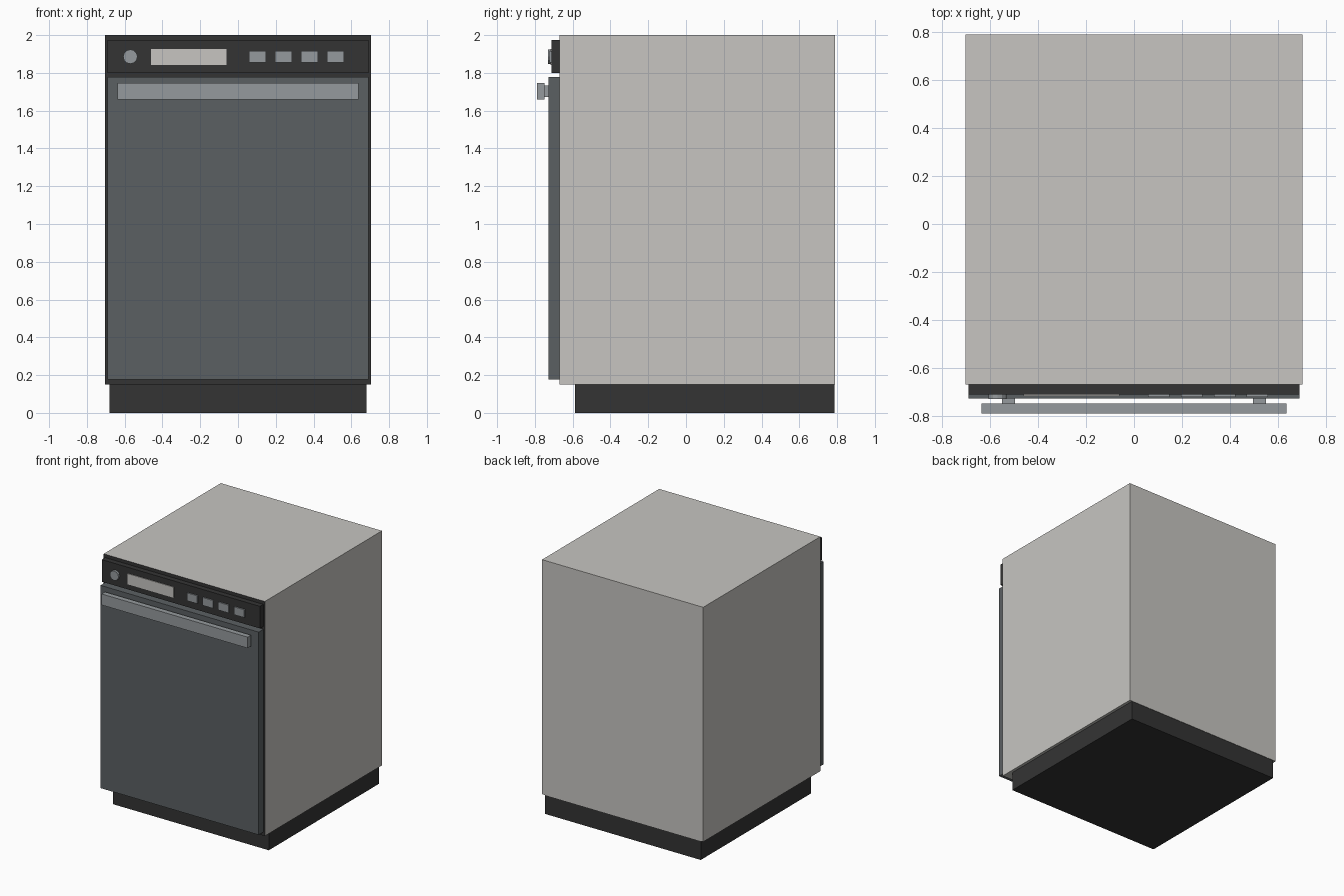
import bpy, bmesh, math
from mathutils import Matrix

if "Cube" in bpy.data.objects:
    bpy.data.objects.remove(bpy.data.objects["Cube"])


def material(name, rgb):
    m = bpy.data.materials.new(name)
    m.diffuse_color = (*rgb, 1)
    m.use_nodes = True
    m.node_tree.nodes["Principled BSDF"].inputs["Base Color"].default_value = m.diffuse_color
    return m


LIGHT = material("warm light grey", (0.57, 0.56, 0.535))
DARK = material("near black", (0.034, 0.034, 0.034))
DOOR = material("slate grey", (0.105, 0.117, 0.124))
METAL = material("silver grey", (0.30, 0.323, 0.337))


def finish(name, bm, *mats):
    me = bpy.data.meshes.new(name)
    bm.to_mesh(me)
    bm.free()
    for m in mats:
        me.materials.append(m)
    ob = bpy.data.objects.new(name, me)
    bpy.context.collection.objects.link(ob)
    return ob


def box(name, x, y, z, *mats):
    """Box from (min, max) ranges."""
    bm = bmesh.new()
    bmesh.ops.create_cube(bm, size=1)
    for v in bm.verts:
        v.co = [r[0] if c < 0 else r[1] for c, r in zip(v.co, (x, y, z))]
    return finish(name, bm, *mats)


# cabinet: light shell with a dark front face
cabinet = box("cabinet", (-0.703, 0.703), (-0.67, 0.79), (0.15, 2.0), LIGHT, DARK)
for p in cabinet.data.polygons:
    p.material_index = 1 if p.normal.y < -0.5 else 0

# recessed plinth
box("plinth", (-0.68, 0.68), (-0.587, 0.787), (0, 0.15), DARK)

# door and control panel
box("door", (-0.69, 0.69), (-0.728, -0.67), (0.178, 1.777), DOOR)
box("control_panel", (-0.69, 0.69), (-0.712, -0.67), (1.80, 1.974), DARK)

# handle bar on two mounts
box("handle_bar", (-0.637, 0.637), (-0.79, -0.748), (1.66, 1.747), METAL)
for side, x in (("left", -0.523), ("right", 0.523)):
    box(side + "_handle_mount", (x - 0.027, x + 0.027), (-0.748, -0.728), (1.672, 1.732), METAL)

# display and buttons
box("display", (-0.46, -0.06), (-0.718, -0.712), (1.843, 1.927), LIGHT)
for i in range(4):
    x = 0.104 + i * 0.137
    box(f"button_{i + 1}", (x - 0.045, x + 0.045), (-0.722, -0.712), (1.854, 1.916), METAL)

# round knob
bm = bmesh.new()
bmesh.ops.create_cone(bm, cap_ends=True, segments=12, radius1=0.038, radius2=0.038, depth=0.018,
                      matrix=Matrix.Translation((-0.57, -0.721, 1.886)) @ Matrix.Rotation(math.pi / 2, 4, 'X'))
finish("knob", bm, METAL)
